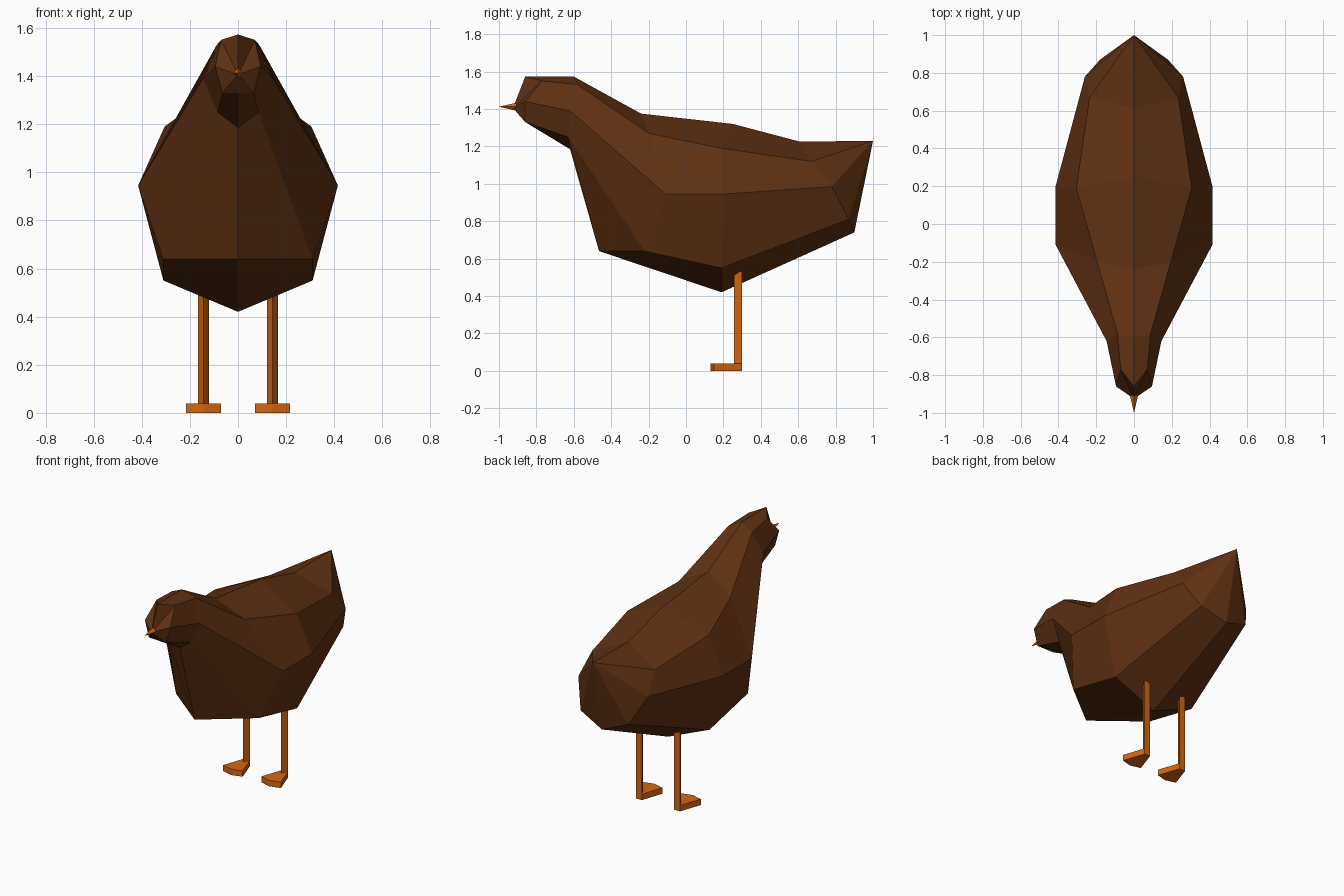
import bpy
import bmesh
from math import radians
from mathutils import Matrix

default_cube = bpy.data.objects.get("Cube")
if default_cube:
    bpy.data.objects.remove(default_cube, do_unlink=True)


def make_material(name, colour):
    material = bpy.data.materials.new(name)
    material.use_nodes = True
    material.diffuse_color = colour
    shader = material.node_tree.nodes["Principled BSDF"]
    shader.inputs["Base Color"].default_value = colour
    shader.inputs["Roughness"].default_value = 0.9
    return material


brown = make_material("brown feathers", (0.115, 0.03, 0.006, 1))
orange = make_material("orange skin", (0.65, 0.135, 0.006, 1))


def finish(name, bm, material):
    """Turn a bmesh into a flat shaded object with one material."""
    bmesh.ops.recalc_face_normals(bm, faces=bm.faces[:])
    mesh = bpy.data.meshes.new(name)
    bm.to_mesh(mesh)
    bm.free()
    mesh.materials.append(material)
    obj = bpy.data.objects.new(name, mesh)
    bpy.context.collection.objects.link(obj)
    return obj


def extrude_outline(name, outline, bottom, top, material):
    """Raise a flat outline into a prism."""
    bm = bmesh.new()
    base = bm.faces.new([bm.verts.new((x, y, bottom)) for x, y in outline])
    result = bmesh.ops.extrude_face_region(bm, geom=[base], use_keep_orig=True)
    raised = [v for v in result["geom"] if isinstance(v, bmesh.types.BMVert)]
    bmesh.ops.translate(bm, verts=raised, vec=(0, 0, top - bottom))
    return finish(name, bm, material)


# Body: half sections running spine, shoulder, side, lower side, keel
head = [(0, -.86, 1.573), (.07, -.77, 1.55), (.095, -.86, 1.44), (.065, -.86, 1.33), (0, -.86, 1.33)]
neck = [(0, -.6, 1.573), (.088, -.58, 1.53), (.145, -.62, 1.39), (.085, -.63, 1.25), (0, -.62, 1.185)]
chest = [(0, -.24, 1.375), (.195, -.2, 1.27), (.415, -.11, .945), (.31, -.22, .64), (0, -.465, .64)]
belly = [(0, .25, 1.32), (.305, .19, 1.19), (.415, .2, .945), (.31, .19, .55), (0, .19, .42)]
rump = [(0, .61, 1.225), (.235, .67, 1.12), (.26, .78, .985), (.18, .87, .81), (0, .9, .74)]
face_tip = (0, -.925, 1.405)
tail_tip = (0, 1, 1.23)

bm = bmesh.new()
rings = [[bm.verts.new(p) for p in section] for section in (head, neck, chest, belly, rump)]
for front, back in zip(rings, rings[1:]):
    for i in range(len(front) - 1):
        bm.faces.new((front[i], front[i + 1], back[i + 1], back[i]))
# Close the face and the tail with fans
for ring, tip in ((rings[0], face_tip), (rings[-1], tail_tip)):
    point = bm.verts.new(tip)
    for a, b in zip(ring, ring[1:]):
        bm.faces.new((a, b, point))
bmesh.ops.mirror(bm, geom=bm.verts[:] + bm.edges[:] + bm.faces[:],
                 axis='X', merge_dist=0.001)
finish("body", bm, brown)

# Beak: four sided cone pointing forward
bm = bmesh.new()
bmesh.ops.create_cone(bm, cap_ends=True, segments=4, radius1=.023, radius2=0, depth=.1,
                      matrix=Matrix.Translation((0, -.95, 1.412)) @ Matrix.Rotation(radians(90), 4, 'X'))
finish("beak", bm, orange)

# Legs: three sided shanks on wedge shaped feet
shank = [(0, .257), (.023, .3), (-.023, .3)]
foot = [(0, .13), (.073, .15), (.022, .3), (-.022, .3), (-.073, .15)]
for side, direction in (("left", 1), ("right", -1)):
    for part, outline, bottom, top in (("leg", shank, .02, .53), ("foot", foot, 0, .04)):
        limb = extrude_outline(side + "_" + part, outline, bottom, top, orange)
        limb.location.x = direction * .143
